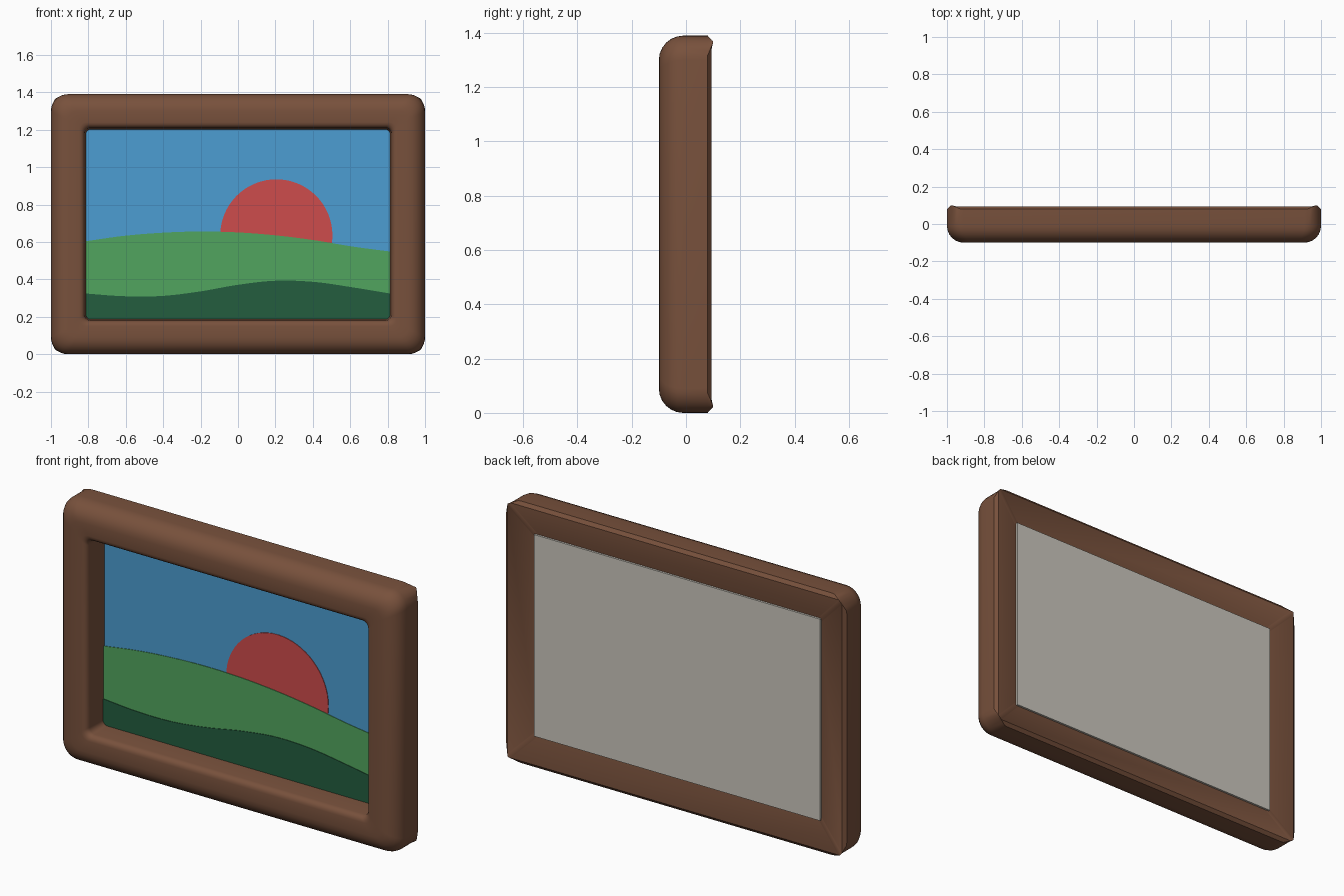
import bpy, bmesh, math

if "Cube" in bpy.data.objects:
    bpy.data.objects.remove(bpy.data.objects["Cube"])

MID_Z = 0.695          # height of the frame centre
HALF_X, HALF_Z = 1.0, 0.695


def material(name, rgb):
    m = bpy.data.materials.new(name)
    lin = [((c / 255 + 0.055) / 1.055) ** 2.4 for c in rgb]
    m.diffuse_color = (*lin, 1)
    m.use_nodes = True
    m.node_tree.nodes["Principled BSDF"].inputs["Base Color"].default_value = m.diffuse_color
    return m


wood = material("brown wood", (120, 81, 60))
blue = material("sky blue", (76, 157, 210))
red = material("sun red", (206, 76, 76))
green = material("light green", (81, 165, 94))
dark_green = material("dark green", (35, 93, 62))
grey = material("backing grey", (203, 199, 189))


def finish(name, bm, mat, smooth=False):
    bmesh.ops.recalc_face_normals(bm, faces=bm.faces)
    mesh = bpy.data.meshes.new(name)
    bm.to_mesh(mesh)
    bm.free()
    mesh.materials.append(mat)
    ob = bpy.data.objects.new(name, mesh)
    bpy.context.collection.objects.link(ob)
    if smooth:
        bpy.ops.object.select_all(action='DESELECT')
        ob.select_set(True)
        bpy.context.view_layer.objects.active = ob
        bpy.ops.object.shade_smooth_by_angle(angle=math.radians(32))
    return ob


def ring(inset, y, radius, lift=0, steps=8):
    """Rounded rectangle; lift raises the middle of each corner to the back."""
    pts = []
    for quarter in range(4):
        sx = 1 if quarter in (0, 3) else -1
        sz = 1 if quarter in (0, 1) else -1
        cx = sx * (HALF_X - inset - radius)
        cz = sz * (HALF_Z - inset - radius)
        for i in range(steps + 1):
            t = i / steps * math.pi / 2
            a = t + quarter * math.pi / 2
            pts.append((cx + radius * math.cos(a),
                        y + lift * math.sin(2 * t),
                        MID_Z + cz + radius * math.sin(a)))
    return pts


# Frame: a closed moulding profile (inset, depth, corner radius, lift)
profile = [(0, 0.08, 0.09, 0)]
for i in range(7):                      # rounded outer front edge
    a = math.pi / 2 * i / 6
    d = 0.09 * (1 - math.cos(a))
    profile.append((d, -0.01 - 0.09 * math.sin(a), 0.09 - d * 0.45, 0))
for i in range(5):                      # softer inner front edge
    a = math.pi / 2 * i / 4
    profile.append((0.15 + 0.03 * math.sin(a),
                    -0.07 - 0.03 * math.cos(a), 0.04 - 0.0025 * i, 0))
profile += [(0.188, 0.045, 0.025, 0),   # inner wall
            (0.188, 0.06, 0.025, 0),
            (0.165, 0.064, 0.02, 0),    # sloping back
            (0.018, 0.094, 0.02, 0.006)]  # back ridge

bm = bmesh.new()
rings = [[bm.verts.new(p) for p in ring(*row)] for row in profile]
for k, ra in enumerate(rings):
    rb = rings[(k + 1) % len(rings)]
    for i in range(len(ra)):
        j = (i + 1) % len(ra)
        bm.faces.new((ra[i], ra[j], rb[j], rb[i]))
finish("frame", bm, wood, smooth=True)


def plate(name, outline, y0, y1, mat):
    """Flat (x, z) outline extruded between two depths."""
    bm = bmesh.new()
    face = bm.faces.new([bm.verts.new((x, y0, z)) for x, z in outline])
    out = bmesh.ops.extrude_face_region(bm, geom=[face])["geom"]
    for v in out:
        if isinstance(v, bmesh.types.BMVert):
            v.co.y = y1
    return finish(name, bm, mat)


def rect(hx, hz):
    return [(-hx, MID_Z - hz), (hx, MID_Z - hz),
            (hx, MID_Z + hz), (-hx, MID_Z + hz)]


def hill(heights, base=0.175, half=0.82, sub=6):
    """Smooth hilltop through evenly spaced heights, closed at the base."""
    n = len(heights) - 1
    h = [2 * heights[0] - heights[1]] + heights + [2 * heights[-1] - heights[-2]]
    pts = []
    for s in range(n * sub + 1):
        k = min(s // sub, n - 1)
        t = s / sub - k
        a, b, c, d = h[k:k + 4]
        z = 0.5 * (2 * b + (c - a) * t + (2 * a - 5 * b + 4 * c - d) * t * t
                   + (3 * b - a - 3 * c + d) * t ** 3)
        pts.append((-half + 2 * half * s / (n * sub), z))
    return pts + [(half, base), (-half, base)]


# Backing board and the layered picture in front of it
plate("backing_board", rect(0.84, 0.535), 0.045, 0.076, grey)
plate("sky", rect(0.82, 0.52), 0.039, 0.045, blue)
sun = [(0.205 + 0.3 * math.cos(math.tau * i / 64),
        0.635 + 0.3 * math.sin(math.tau * i / 64)) for i in range(64)]
plate("sun", sun, 0.036, 0.039, red)
plate("far_hill", hill([0.603, 0.632, 0.649, 0.656, 0.651, 0.635, 0.609, 0.575, 0.548]),
      0.033, 0.036, green)
plate("near_hill", hill([0.325, 0.310, 0.311, 0.335, 0.371, 0.393, 0.386, 0.357, 0.323]),
      0.030, 0.033, dark_green)
